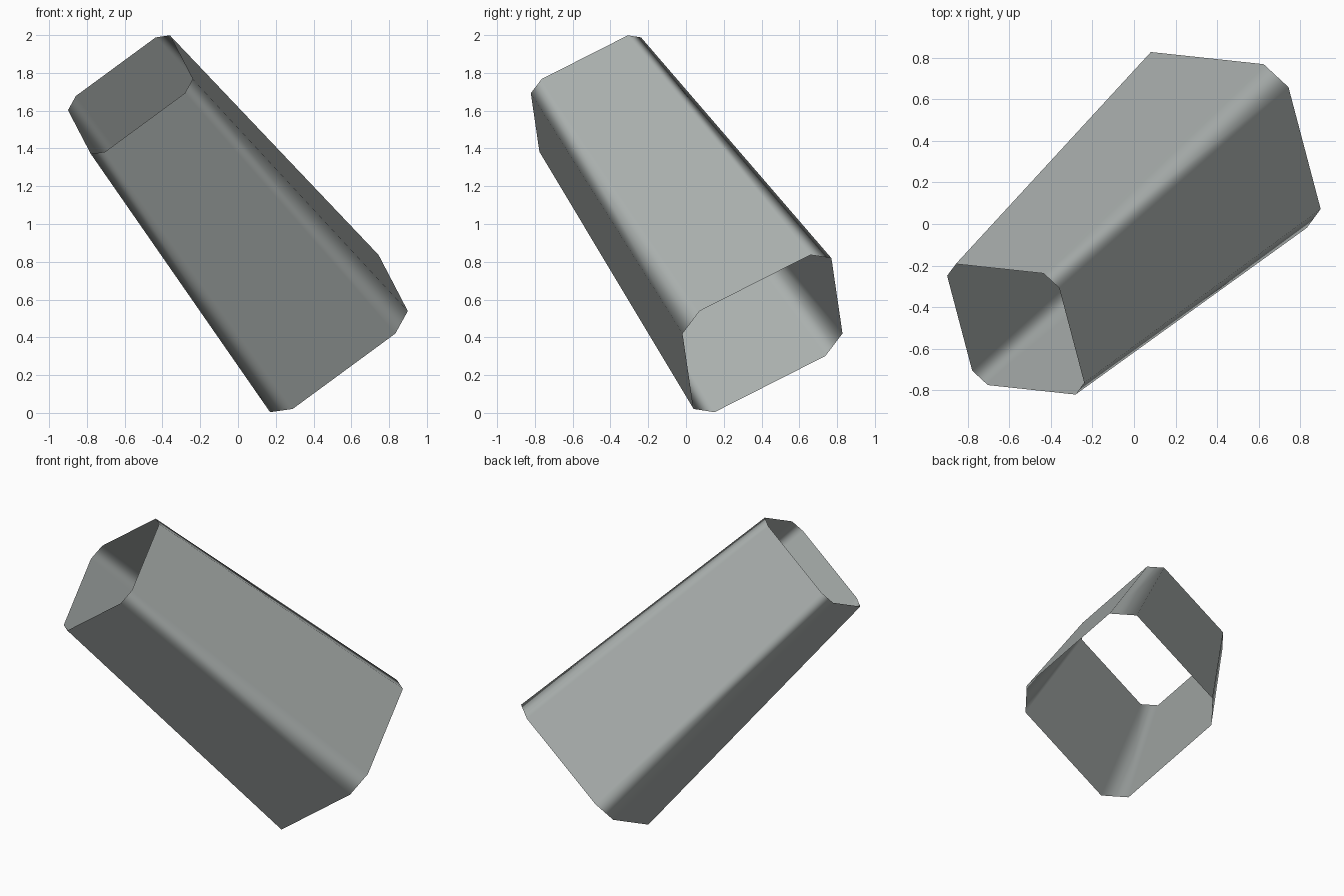
import bpy, bmesh
from mathutils import Vector

if "Cube" in bpy.data.objects:
    bpy.data.objects.remove(bpy.data.objects["Cube"])

# Tilted, tapered open sleeve with chamfered corners
top_c = Vector((-0.57, -0.507, 1.685))
bot_c = Vector((0.457, 0.405, 0.42))
axis = (bot_c - top_c).normalized()
u = Vector((0.54, -0.06, 0.40))
u = (u - axis * u.dot(axis)).normalized()
v = axis.cross(u)


def ring(bm, centre, half, flat):
    """Square cross-section of half width `half`, flat sides of half length `flat`."""
    pts = [(-flat, -half), (flat, -half), (half, -flat), (half, flat),
           (flat, half), (-flat, half), (-half, flat), (-half, -flat)]
    return [bm.verts.new(centre + u * a + v * b) for a, b in pts]


bm = bmesh.new()
small = ring(bm, top_c, 0.336, 0.263)
large = ring(bm, bot_c, 0.454, 0.338)
for i in range(8):
    j = (i + 1) % 8
    f = bm.faces.new((small[i], small[j], large[j], large[i]))
    f.smooth = True

mesh = bpy.data.meshes.new("tapered_sleeve")
bm.to_mesh(mesh)
bm.free()
sleeve = bpy.data.objects.new("tapered_sleeve", mesh)
bpy.context.collection.objects.link(sleeve)

# Grey material
grey = bpy.data.materials.new("grey")
grey.diffuse_color = (0.40, 0.43, 0.42, 1)
grey.use_nodes = True
grey.node_tree.nodes["Principled BSDF"].inputs["Base Color"].default_value = grey.diffuse_color
mesh.materials.append(grey)

# Flat-looking panels with soft corners
wn = sleeve.modifiers.new("panel_normals", 'WEIGHTED_NORMAL')
wn.weight = 100
